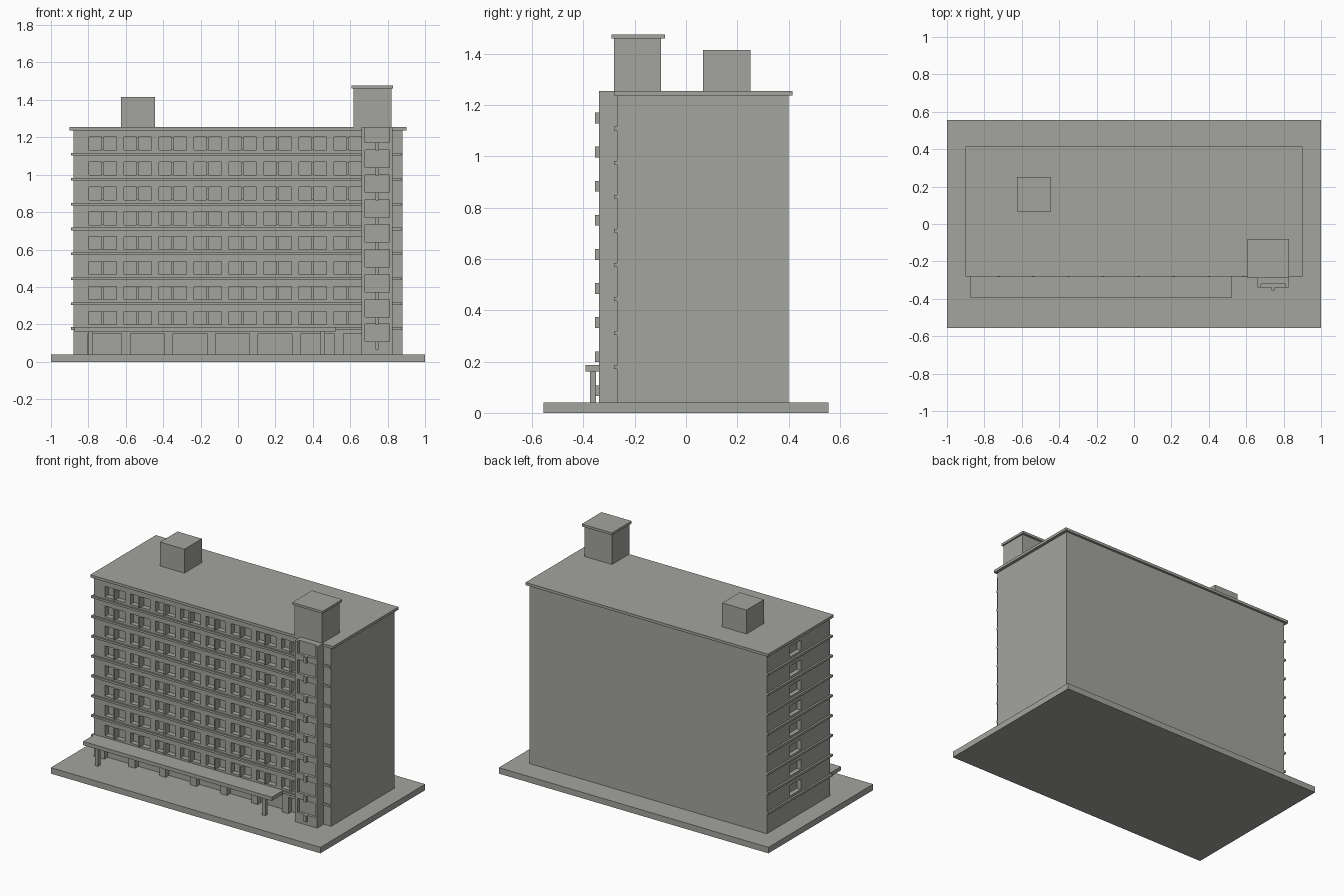
import bpy, bmesh

if "Cube" in bpy.data.objects:
    bpy.data.objects.remove(bpy.data.objects["Cube"])

concrete = bpy.data.materials.new("warm_grey_concrete")
concrete.diffuse_color = (0.37, 0.37, 0.345, 1)
concrete.use_nodes = True
concrete.node_tree.nodes["Principled BSDF"].inputs["Base Color"].default_value = concrete.diffuse_color


def boxes(name, spans):
    """One object made of boxes given as (x0, x1, y0, y1, z0, z1)."""
    bm = bmesh.new()
    for x0, x1, y0, y1, z0, z1 in spans:
        vs = bmesh.ops.create_cube(bm, size=1)["verts"]
        for v in vs:
            v.co = (x0 if v.co.x < 0 else x1,
                    y0 if v.co.y < 0 else y1,
                    z0 if v.co.z < 0 else z1)
    me = bpy.data.meshes.new(name)
    bm.to_mesh(me)
    bm.free()
    me.materials.append(concrete)
    ob = bpy.data.objects.new(name, me)
    bpy.context.collection.objects.link(ob)
    return ob


def carve(target, name, spans):
    """Cut recessed openings into a part."""
    cutter = boxes(name, spans)
    cutter.hide_render = True
    cutter.hide_viewport = True
    cutter.display_type = 'WIRE'
    mod = target.modifiers.new("openings", 'BOOLEAN')
    mod.operation = 'DIFFERENCE'
    mod.solver = 'EXACT'
    mod.object = cutter


FLOOR = 0.133           # storey height
FRONT = -0.27           # front wall
LEFT = -0.88            # left wall
floors = range(8)
bays = range(8)

# Ground slab, main block and roof
boxes("ground_slab", [(-1, 1, -0.555, 0.555, 0, 0.04)])
block = boxes("main_block", [(LEFT, 0.88, FRONT, 0.40, 0.04, 1.237)])
boxes("roof_slab", [(-0.90, 0.90, -0.28, 0.415, 1.237, 1.255)])

# Paired front windows, one left window per floor, ground floor openings
cuts, posts = [], []
for f in floors:
    z = 0.20 + FLOOR * f
    for b in bays:
        x = -0.797 + 0.187 * b
        cuts.append((x, x + 0.147, FRONT - 0.02, FRONT + 0.035, z, z + 0.07))
        posts.append((x + 0.068, x + 0.079, -0.284, FRONT + 0.036, z, z + 0.07))
    cuts.append((LEFT - 0.02, LEFT + 0.03, 0.04, 0.16, z, z + 0.07))
for i in range(7):
    x = -0.802 + 0.2275 * i
    cuts.append((x, min(x + 0.18, 0.66), FRONT - 0.02, FRONT + 0.035, 0.03, 0.15))
carve(block, "window_cutter", cuts)
boxes("window_posts", posts)

# Floor bands along the front and left walls
bands = []
for f in floors:
    z = 0.178 + FLOOR * f
    bands.append((-0.893, 0.878, -0.28, FRONT + 0.002, z - 0.007, z + 0.007))
    bands.append((-0.893, LEFT + 0.002, FRONT + 0.002, 0.40, z - 0.007, z + 0.007))
boxes("floor_bands", bands)

# Stair tower with recessed windows and small linking blocks
tower = boxes("stair_tower", [(0.66, 0.825, -0.34, -0.265, 0.04, 1.255)])
rows = [0.107 + FLOOR * i for i in range(9)]
carve(tower, "stair_window_cutter",
      [(0.68, 0.81, -0.36, -0.322, z, z + 0.094) for z in rows])
boxes("stair_link_blocks",
      [(0.735, 0.752, -0.355, -0.335, z - 0.042, z) for z in rows])

# Rooftop structures
boxes("roof_hut", [(-0.625, -0.445, 0.067, 0.252, 1.25, 1.415)])
boxes("lift_house", [(0.617, 0.82, -0.28, -0.097, 1.25, 1.46)])
boxes("lift_house_cap", [(0.606, 0.83, -0.29, -0.081, 1.46, 1.476)])

# Entrance canopy on two posts
boxes("canopy", [(-0.875, 0.525, -0.392, FRONT + 0.002, 0.162, 0.187)])
boxes("canopy_posts", [(x, x + 0.025, -0.375, -0.35, 0.04, 0.165)
                       for x in (-0.80, 0.44)])
